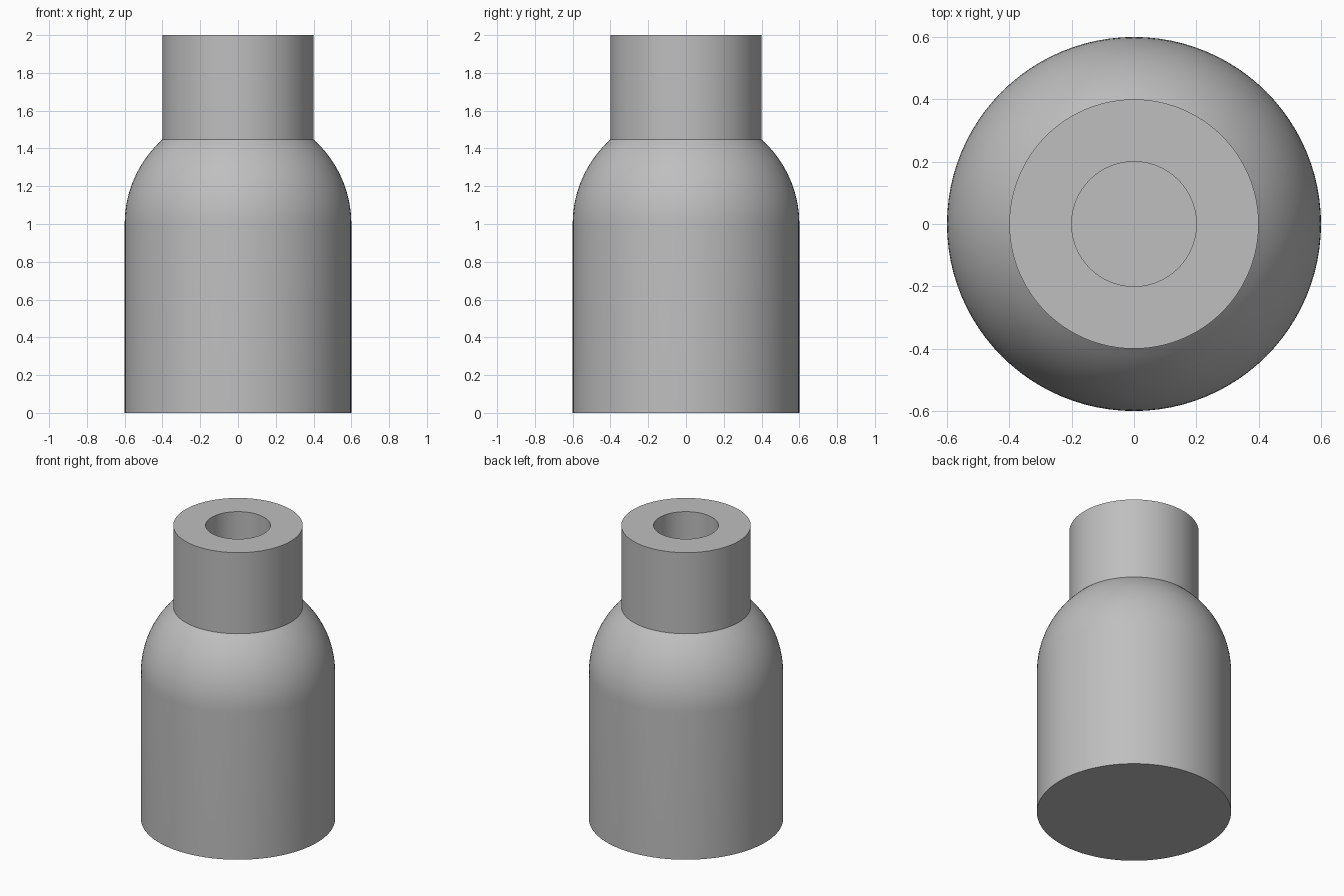
import bpy, bmesh, math
from mathutils import Matrix

cube = bpy.data.objects.get("Cube")
if cube:
    bpy.data.objects.remove(cube)

SEGMENTS = 96
BODY_R, NECK_R, WALL = 0.6, 0.4, 0.2
SHOULDER_Z, TOP_Z = 1.0, 2.0

grey = bpy.data.materials.new("plain grey")
grey.use_nodes = True
colour = (0.52, 0.52, 0.52, 1)
grey.diffuse_color = colour
grey.node_tree.nodes["Principled BSDF"].inputs["Base Color"].default_value = colour


def outline(body_r, neck_r, floor_z, steps=16):
    """Half profile: floor, straight body, round shoulder, straight neck."""
    end = math.acos(neck_r / body_r)
    arc = [(body_r * math.cos(end * i / steps),
            SHOULDER_Z + body_r * math.sin(end * i / steps))
           for i in range(steps + 1)]
    return [(0, floor_z), (body_r, floor_z)] + arc + [(neck_r, TOP_Z)]


# Outer skin, then over the lip and down the inner skin
profile = outline(BODY_R, NECK_R, 0)
profile += reversed(outline(BODY_R - WALL, NECK_R - WALL, WALL))

bm = bmesh.new()
verts = [bm.verts.new((r, 0, z)) for r, z in profile]
edges = [bm.edges.new(pair) for pair in zip(verts, verts[1:])]
bmesh.ops.spin(bm, geom=verts + edges, cent=(0, 0, 0), axis=(0, 0, 1),
               angle=math.tau, steps=SEGMENTS)
bmesh.ops.remove_doubles(bm, verts=bm.verts, dist=0.0001)
bmesh.ops.recalc_face_normals(bm, faces=bm.faces)
mesh = bpy.data.meshes.new("bottle")
bm.to_mesh(mesh)
bm.free()
mesh.materials.append(grey)

bottle = bpy.data.objects.new("bottle", mesh)
bpy.context.collection.objects.link(bottle)
bpy.ops.object.select_all(action="DESELECT")
bottle.select_set(True)
bpy.context.view_layer.objects.active = bottle
bpy.ops.object.shade_smooth_by_angle(angle=math.radians(30))
